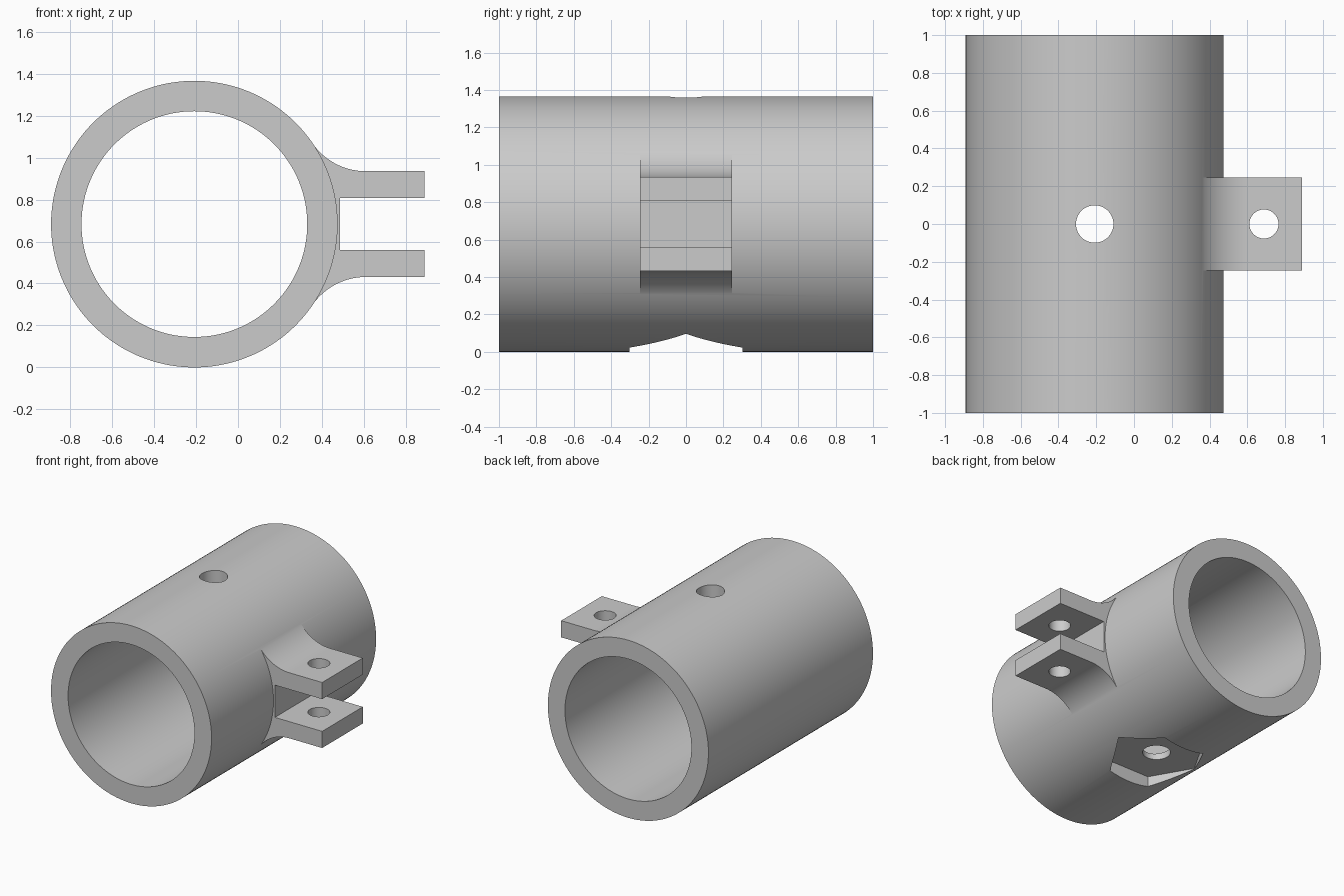
import bpy, bmesh
from math import pi, cos, sin, atan2, hypot, radians

if "Cube" in bpy.data.objects:
    bpy.data.objects.remove(bpy.data.objects["Cube"], do_unlink=True)

CX, CZ = -0.208, 0.683           # tube axis
R_OUT, R_IN = 0.683, 0.538
LUG_HALF, LUG_END, SLOT_X = 0.247, 0.889, 0.487
LUG_TOP, SLOT_TOP = 0.252, 0.124  # heights above the tube axis

steel = bpy.data.materials.new("plain grey")
steel.use_nodes = True
grey = (0.6, 0.6, 0.6, 1)
steel.diffuse_color = grey
steel.node_tree.nodes["Principled BSDF"].inputs["Base Color"].default_value = grey


def arc(x, z, r, a, b, n):
    return [(x + r * cos(a + (b - a) * i / n), z + r * sin(a + (b - a) * i / n))
            for i in range(n + 1)]


def prism(name, points, lo, hi, axis):
    """Closed outline extruded along y (points x, z) or z (points x, y)."""
    bm = bmesh.new()
    place = (lambda p, d: (p[0], d, p[1])) if axis == "y" else (lambda p, d: (p[0], p[1], d))
    face = bm.faces.new([bm.verts.new(place(p, lo)) for p in points])
    ext = bmesh.ops.extrude_face_region(bm, geom=[face])
    moved = [g for g in ext["geom"] if isinstance(g, bmesh.types.BMVert)]
    bmesh.ops.translate(bm, verts=moved, vec=place((0, 0), hi - lo))
    bmesh.ops.recalc_face_normals(bm, faces=bm.faces)
    mesh = bpy.data.meshes.new(name)
    bm.to_mesh(mesh)
    bm.free()
    mesh.materials.append(steel)
    obj = bpy.data.objects.new(name, mesh)
    bpy.context.collection.objects.link(obj)
    return obj


def circle(x, y, r, n):
    return arc(x, y, r, 0, 2 * pi, n)[:-1]


def combine(target, tool, operation):
    mod = target.modifiers.new(tool.name, "BOOLEAN")
    mod.object, mod.operation, mod.solver = tool, operation, "EXACT"
    bpy.context.view_layer.objects.active = target
    bpy.ops.object.modifier_apply(modifier=mod.name)
    bpy.data.objects.remove(tool, do_unlink=True)


# Tube body
body = prism("clamp_tube", circle(CX, CZ, R_OUT, 144), -1, 1, "y")

# Forked lug, its fillets running tangent into the tube
fx = 0.61
run = fx - CX
d = R_OUT - 0.001
fr = (run**2 + LUG_TOP**2 - d**2) / (2 * (d - LUG_TOP))
rise = LUG_TOP + fr
lean = atan2(rise, run)
upper = arc(fx, rise, fr, lean - pi, -pi / 2, 20)
upper += [(LUG_END, LUG_TOP), (LUG_END, SLOT_TOP), (SLOT_X, SLOT_TOP)]
lower = [(x, -z) for x, z in reversed(upper)]
root = arc(CX, 0, 0.61, -lean, lean, 12)
outline = [(x, z + CZ) for x, z in upper + lower + root]
combine(body, prism("lug", outline, -LUG_HALF, LUG_HALF, "y"), "UNION")

# Bore, screw hole, lug hole and hexagonal nut pocket underneath
combine(body, prism("bore", circle(CX, CZ, R_IN, 144), -1.1, 1.1, "y"), "DIFFERENCE")
combine(body, prism("screw_hole", circle(CX, 0, 0.099, 48), -0.2, 1.6, "z"), "DIFFERENCE")
combine(body, prism("lug_hole", circle(0.688, 0, 0.077, 48), 0.2, 1.2, "z"), "DIFFERENCE")
combine(body, prism("nut_pocket", circle(CX, 0, 0.35, 6), -0.2, 0.102, "z"), "DIFFERENCE")

# Smooth curved walls, crisp edges
for obj in bpy.context.selected_objects:
    obj.select_set(False)
body.select_set(True)
bpy.context.view_layer.objects.active = body
bpy.ops.object.shade_smooth_by_angle(angle=radians(25))
